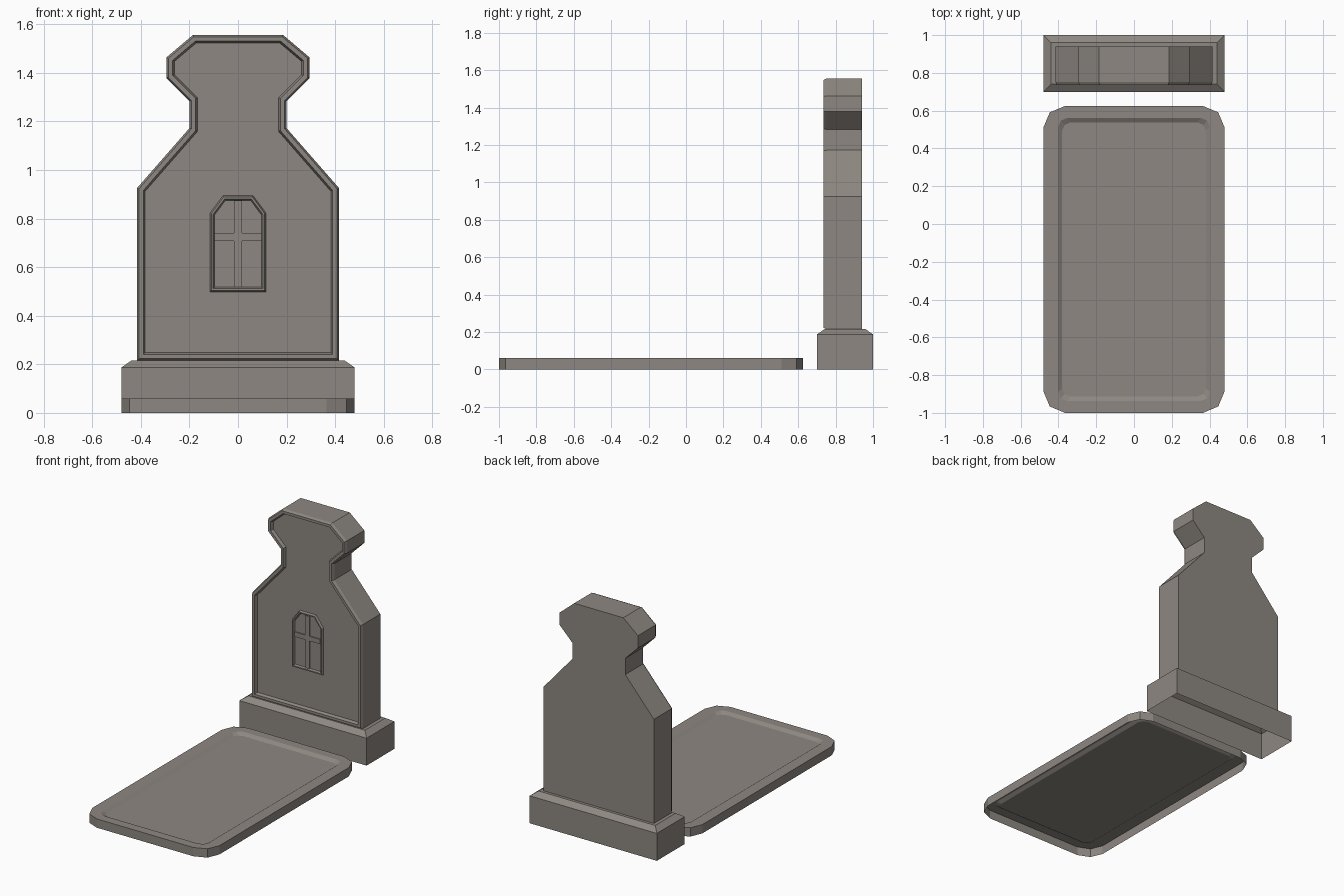
import bpy, bmesh
from mathutils import Vector

if "Cube" in bpy.data.objects:
    bpy.data.objects.remove(bpy.data.objects["Cube"])

stone = bpy.data.materials.new("warm grey stone")
stone.diffuse_color = (0.27, 0.245, 0.22, 1)
stone.use_nodes = True
stone.node_tree.nodes["Principled BSDF"].inputs["Base Color"].default_value = stone.diffuse_color


def inset(pts, d):
    """Mitred inward offset of a counter-clockwise outline."""
    out = []
    for i, p in enumerate(pts):
        a, p, b = Vector(pts[i - 1]), Vector(p), Vector(pts[(i + 1) % len(pts)])
        e, f = (p - a).normalized(), (b - p).normalized()
        n, m = Vector((-e.y, e.x)), Vector((-f.y, f.x))
        out.append(p + (n + m) * d / (1 + n.dot(m)))
    return out


def mirrored(half):
    """Right half listed bottom to top -> full counter-clockwise outline."""
    return half + [(-x, z) for x, z in reversed(half)]


def stepped(name, outline, steps, upright=False, back_cap=False):
    """Stack inset copies of an outline; steps are (inset, height or y)."""
    bm = bmesh.new()
    rings = []
    for d, h in steps:
        ring = inset(outline, d)
        rings.append([bm.verts.new((u, h, v) if upright else (u, v, h)) for u, v in ring])
    n = len(outline)
    for a, b in zip(rings, rings[1:]):
        for i in range(n):
            j = (i + 1) % n
            bm.faces.new((a[i], a[j], b[j], b[i]))
    bm.faces.new(rings[-1])
    if back_cap:
        bm.faces.new(rings[0][::-1])
    me = bpy.data.meshes.new(name)
    bm.to_mesh(me)
    bm.free()
    me.materials.append(stone)
    ob = bpy.data.objects.new(name, me)
    bpy.context.collection.objects.link(ob)
    return ob


def rect(x0, x1, y0, y1):
    return [(x0, y0), (x1, y0), (x1, y1), (x0, y1)]


# plinth, open underneath
stepped("plinth", rect(-0.48, 0.48, 0.70, 1.0), [(0, 0), (0, 0.187), (0.04, 0.215)])

# headstone with chamfered rim and recessed front panel
shape = mirrored([(0.416, 0.215), (0.416, 0.925), (0.2, 1.172), (0.2, 1.283),
                  (0.295, 1.378), (0.295, 1.463), (0.185, 1.556)])
stepped("headstone", shape,
        [(0, 0.94), (0, 0.752), (0.008, 0.735), (0.026, 0.735), (0.034, 0.755)],
        upright=True, back_cap=True)

# small window relief
window = mirrored([(0.116, 0.498), (0.116, 0.822), (0.062, 0.895)])
stepped("window_frame", window,
        [(0, 0.756), (0.006, 0.741), (0.014, 0.741), (0.02, 0.7535)], upright=True)
stepped("window_upright_bar", rect(-0.016, 0.016, 0.518, 0.875),
        [(0, 0.754), (0, 0.746)], upright=True)
stepped("window_cross_bar", rect(-0.097, 0.097, 0.708, 0.74),
        [(0, 0.754), (0, 0.7465)], upright=True)


# grave slab with clipped corners and sunken panel, open underneath
def clipped(hx, hy, c, k, cy=-0.1875):
    q = [(hx, hy - c), (hx - k, hy - k), (hx - c, hy)]
    ring = q + [(-x, y) for x, y in reversed(q)]
    ring += [(-x, -y) for x, y in ring]
    return [(x, y + cy) for x, y in ring]


slab = stepped("grave_slab", clipped(0.48, 0.8125, 0.115, 0.034), [(0, 0), (0, 0.06)])
bm = bmesh.new()
bm.from_mesh(slab.data)
top = next(f for f in bm.faces if f.normal.z > 0.9)
outer = list(top.verts)
bm.faces.remove(top)
rings = [outer]
for hx, hy, c, k, z in ((0.402, 0.75, 0.05, 0.015, 0.06), (0.38, 0.725, 0.042, 0.013, 0.045)):
    rings.append([bm.verts.new((x, y, z)) for x, y in clipped(hx, hy, c, k)])
for a, b in zip(rings, rings[1:]):
    for i in range(len(a)):
        j = (i + 1) % len(a)
        bm.faces.new((a[i], a[j], b[j], b[i]))
bm.faces.new(rings[-1])
bm.to_mesh(slab.data)
bm.free()
